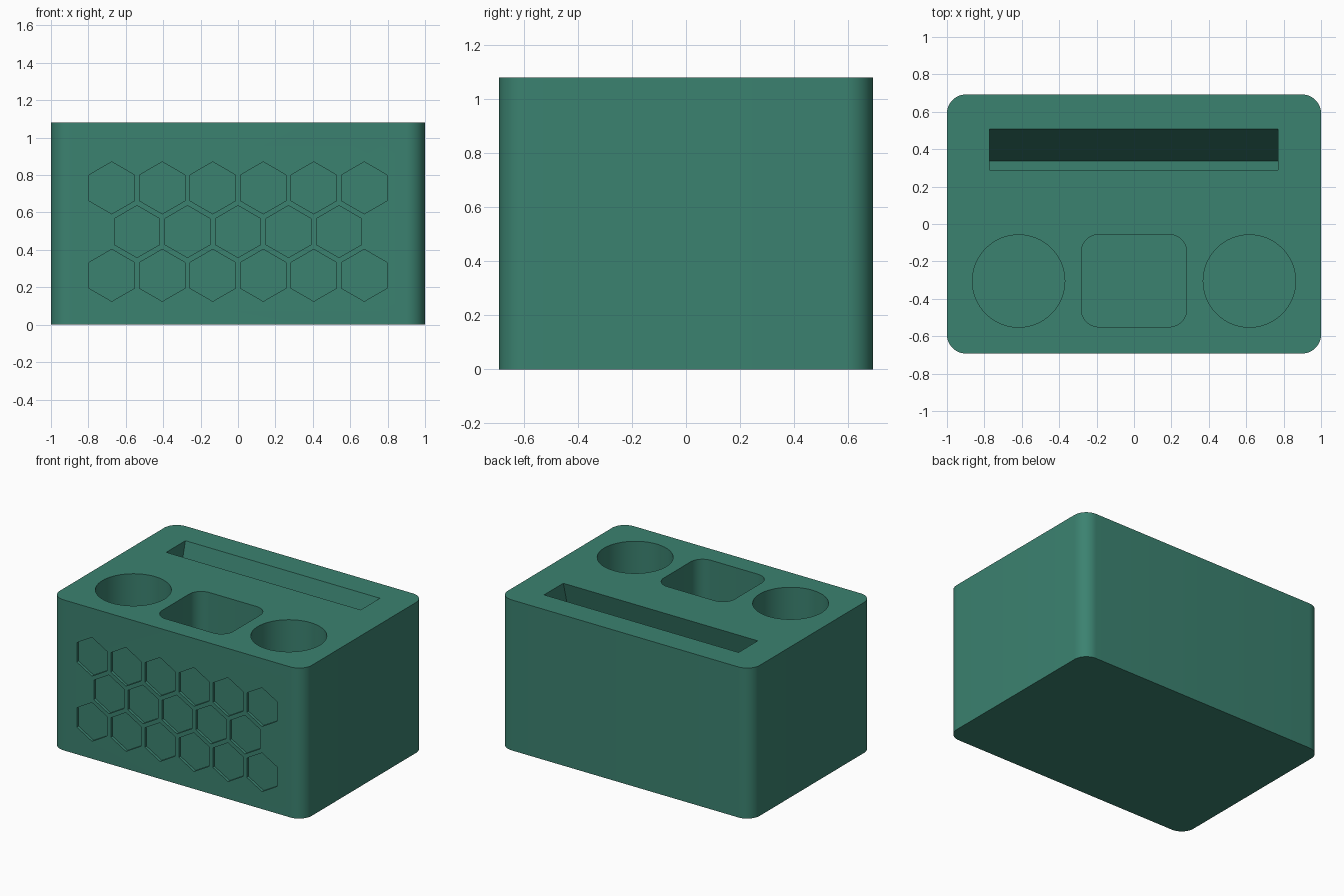
import bpy, bmesh, math

if "Cube" in bpy.data.objects:
    bpy.data.objects.remove(bpy.data.objects["Cube"])

green = bpy.data.materials.new("deep green")
green.diffuse_color = (0.044, 0.223, 0.162, 1)
green.use_nodes = True
green.node_tree.nodes["Principled BSDF"].inputs["Base Color"].default_value = green.diffuse_color

HEIGHT = 1.08


def prism(name, profile, offset):
    """Closed solid: a planar 3D outline swept along an offset vector."""
    mesh = bpy.data.meshes.new(name)
    bm = bmesh.new()
    face = bm.faces.new([bm.verts.new(p) for p in profile])
    swept = bmesh.ops.extrude_face_region(bm, geom=[face])["geom"]
    bmesh.ops.translate(bm, vec=offset,
                        verts=[g for g in swept if isinstance(g, bmesh.types.BMVert)])
    bmesh.ops.recalc_face_normals(bm, faces=bm.faces[:])
    bm.to_mesh(mesh)
    bm.free()
    mesh.materials.append(green)
    obj = bpy.data.objects.new(name, mesh)
    bpy.context.collection.objects.link(obj)
    return obj


def rounded_rect(cx, cy, hx, hy, r, z, steps=12):
    pts = []
    for i, (sx, sy) in enumerate([(1, 1), (-1, 1), (-1, -1), (1, -1)]):
        for k in range(steps + 1):
            a = math.pi / 2 * (i + k / steps)
            pts.append((cx + sx * (hx - r) + r * math.cos(a),
                        cy + sy * (hy - r) + r * math.sin(a), z))
    return pts


def ring(cx, cy, r, z, n=64):
    return [(cx + r * math.cos(2 * math.pi * k / n),
             cy + r * math.sin(2 * math.pi * k / n), z) for k in range(n)]


# Block with rounded vertical corners
body = prism("organizer_body", rounded_rect(0, 0, 1, 0.692, 0.1, 0), (0, 0, HEIGHT))

cutters = []

# Two round cups and a rounded square cup
FLOOR = 0.2
up = (0, 0, HEIGHT + 0.1 - FLOOR)
for side, x in (("left", -0.617), ("right", 0.617)):
    cutters.append(prism(side + "_cup_cutter", ring(x, -0.305, 0.247, FLOOR), up))
cutters.append(prism("square_cup_cutter",
                     rounded_rect(0, -0.303, 0.282, 0.247, 0.095, FLOOR), up))

# Backward-leaning slot for a tablet
LEAN = math.tan(math.radians(15))
DEPTH = 0.17 / LEAN
low, high = HEIGHT - DEPTH, HEIGHT + 0.1
slot = [(-0.773, y + LEAN * (z - HEIGHT), z)
        for y, z in ((0.29, low), (0.508, low), (0.508, high), (0.29, high))]
cutters.append(prism("slot_cutter", slot, (1.544, 0, 0)))

# Shallow honeycomb recesses on the front
PITCH = 0.27
for row, count in enumerate((6, 5, 6)):
    z = 0.264 + row * PITCH * math.sqrt(3) / 2
    for i in range(count):
        x = (i - (count - 1) / 2) * PITCH
        hexagon = [(x + 0.139 * math.sin(k * math.pi / 3), -0.8,
                    z + 0.139 * math.cos(k * math.pi / 3)) for k in range(6)]
        cutters.append(prism("hexagon_cutter", hexagon, (0, 0.8 - 0.692 + 0.02, 0)))

# Cut everything from the block, then drop the cutters
for c in cutters:
    mod = body.modifiers.new(c.name, 'BOOLEAN')
    mod.object = c
    mod.operation = 'DIFFERENCE'
    mod.solver = 'EXACT'
bpy.context.view_layer.objects.active = body
body.select_set(True)
for mod in list(body.modifiers):
    bpy.ops.object.modifier_apply(modifier=mod.name)
for c in cutters:
    bpy.data.objects.remove(c, do_unlink=True)

# Smooth the round walls, keep the rims sharp
bpy.ops.object.select_all(action='DESELECT')
body.select_set(True)
bpy.ops.object.shade_smooth_by_angle(angle=math.radians(30))
